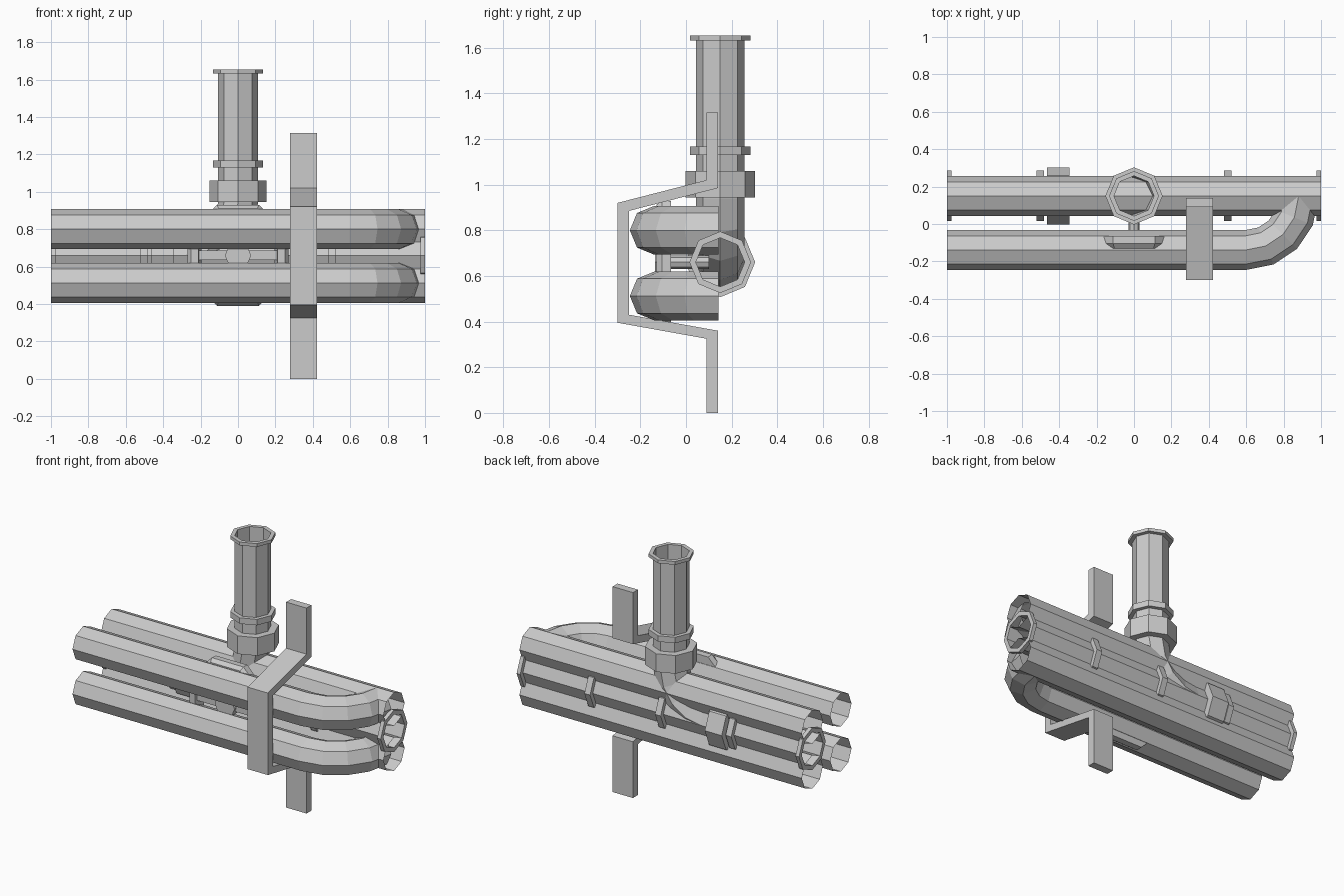
import bpy, bmesh, math
from mathutils import Vector

if "Cube" in bpy.data.objects:
    bpy.data.objects.remove(bpy.data.objects["Cube"])

R = 0.107                      # pipe radius
BACK_Y, FRONT_Y = 0.15, -0.139
MID_Z = 0.66
X, Y, Z = Vector((1, 0, 0)), Vector((0, 1, 0)), Vector((0, 0, 1))


def finish(name, bm):
    bmesh.ops.recalc_face_normals(bm, faces=bm.faces)
    me = bpy.data.meshes.new(name)
    bm.to_mesh(me)
    bm.free()
    ob = bpy.data.objects.new(name, me)
    bpy.context.collection.objects.link(ob)
    return ob


def tube(name, stations, n, closed=False, caps=False, turn=0.0, sides=8):
    """Skin octagons over (position, tangent, radius) stations; n is normal to the path plane."""
    bm = bmesh.new()
    rings = []
    for p, t, r in stations:
        b = t.cross(n)
        ring = []
        for i in range(sides):
            a = 2 * math.pi * i / sides + turn
            ring.append(bm.verts.new(p + r * (math.cos(a) * n + math.sin(a) * b)))
        rings.append(ring)
    pairs = list(zip(rings, rings[1:]))
    if closed:
        pairs.append((rings[-1], rings[0]))
    for a, b in pairs:
        for i in range(sides):
            j = (i + 1) % sides
            bm.faces.new((a[i], a[j], b[j], b[i]))
    if caps:
        bm.faces.new(rings[0])
        bm.faces.new(rings[-1])
    return finish(name, bm)


def lathe(name, origin, axis, profile, n, **kw):
    """Profile is a list of (distance along axis, radius)."""
    return tube(name, [(origin + axis * d, axis, r) for d, r in profile], n, **kw)


def collar(name, origin, axis, a, b, r, n):
    lathe(name, origin, axis, [(a, R), (a, r), (b, r), (b, R)], n)


def arc(center, start, end, steps=4):
    """Quarter turn from center+start to center+end."""
    out = []
    for i in range(steps + 1):
        a = math.pi / 2 * i / steps
        p = center + start * math.cos(a) + end * math.sin(a)
        t = (end * math.cos(a) - start * math.sin(a)).normalized()
        out.append((p, t, R))
    return out


def box(name, center, size):
    bm = bmesh.new()
    bmesh.ops.create_cube(bm, size=1)
    for v in bm.verts:
        v.co = Vector(center) + Vector([c * s for c, s in zip(v.co, size)])
    return finish(name, bm)


# back pipes, open ended
for label, z in (("upper", 0.80), ("middle", MID_Z), ("lower", 0.512)):
    lathe(f"back_pipe_{label}", Vector((0, BACK_Y, z)), X, [(-1, R), (1, R)], Z)

# front pipes, bending back into the outer back pipes
for label, z in (("upper", 0.80), ("lower", 0.512)):
    start = [(Vector((-1, FRONT_Y, z)), X, R)]
    bend = arc(Vector((0.597, 0.143, z)), Vector((0, -0.282, 0)), Vector((0.282, 0, 0)))
    tube(f"front_pipe_{label}", start + bend, Z)

# collars on the middle pipe
mid = Vector((0, BACK_Y, MID_Z))
for i, (a, b) in enumerate(((-1, -0.975), (-0.52, -0.48), (-0.02, 0.02), (0.48, 0.52), (0.975, 1))):
    collar(f"pipe_collar_{i}", mid, X, a, b, 0.135, Z)
collar("pipe_coupling", mid, X, -0.465, -0.345, 0.153, Z)

# elbow from the middle pipe up to the standing pipe
tube("elbow", arc(Vector((-0.28, BACK_Y, 0.94)), Vector((0, 0, -0.28)), Vector((0.28, 0, 0))), Y)

# standing pipe with collars
base = Vector((0, BACK_Y, 0))
lathe("standing_pipe", base, Z, [(0.94, R), (1.653, R)], X)
collar("standing_coupling", base, Z, 0.944, 1.06, 0.153, X)
collar("standing_collar", base, Z, 1.13, 1.168, 0.133, X)
collar("standing_top_flange", base, Z, 1.632, 1.653, 0.133, X)

# valve handwheel between the front pipes
hub = Vector((0, 0, MID_Z))
lathe("handwheel_rim", hub, Y,
      [(-0.065, 0.29), (-0.105, 0.292), (-0.13, 0.272), (-0.13, 0.23), (-0.065, 0.21)],
      Z, closed=True, turn=math.pi / 8)
lathe("handwheel_hub", hub, Y, [(-0.135, 0.07), (-0.075, 0.07)], Z, caps=True)
lathe("valve_stem", hub, Y, [(-0.08, 0.03), (0.1, 0.03)], Z, caps=True)
box("handwheel_spoke_vertical", (0, -0.1, MID_Z), (0.05, 0.035, 0.45))
box("handwheel_spoke_horizontal", (0, -0.1, MID_Z), (0.45, 0.035, 0.05))

# bracket strap around the front pipes
profile = [(0.09, 1.315), (0.09, 1.02), (-0.30, 0.92), (-0.30, 0.395), (0.09, 0.325), (0.09, 0),
           (0.14, 0), (0.14, 0.36), (-0.25, 0.43), (-0.25, 0.885), (0.14, 0.985), (0.14, 1.315)]
bm = bmesh.new()
sides = [[bm.verts.new((x, y, z)) for y, z in profile] for x in (0.278, 0.422)]
k = len(profile)
for i in range(k // 2):        # strip of quads on each side
    if i + 1 < k // 2:
        for s in sides:
            bm.faces.new((s[i], s[i + 1], s[k - 2 - i], s[k - 1 - i]))
for i in range(k):
    j = (i + 1) % k
    bm.faces.new((sides[0][i], sides[0][j], sides[1][j], sides[1][i]))
finish("bracket_strap", bm)
